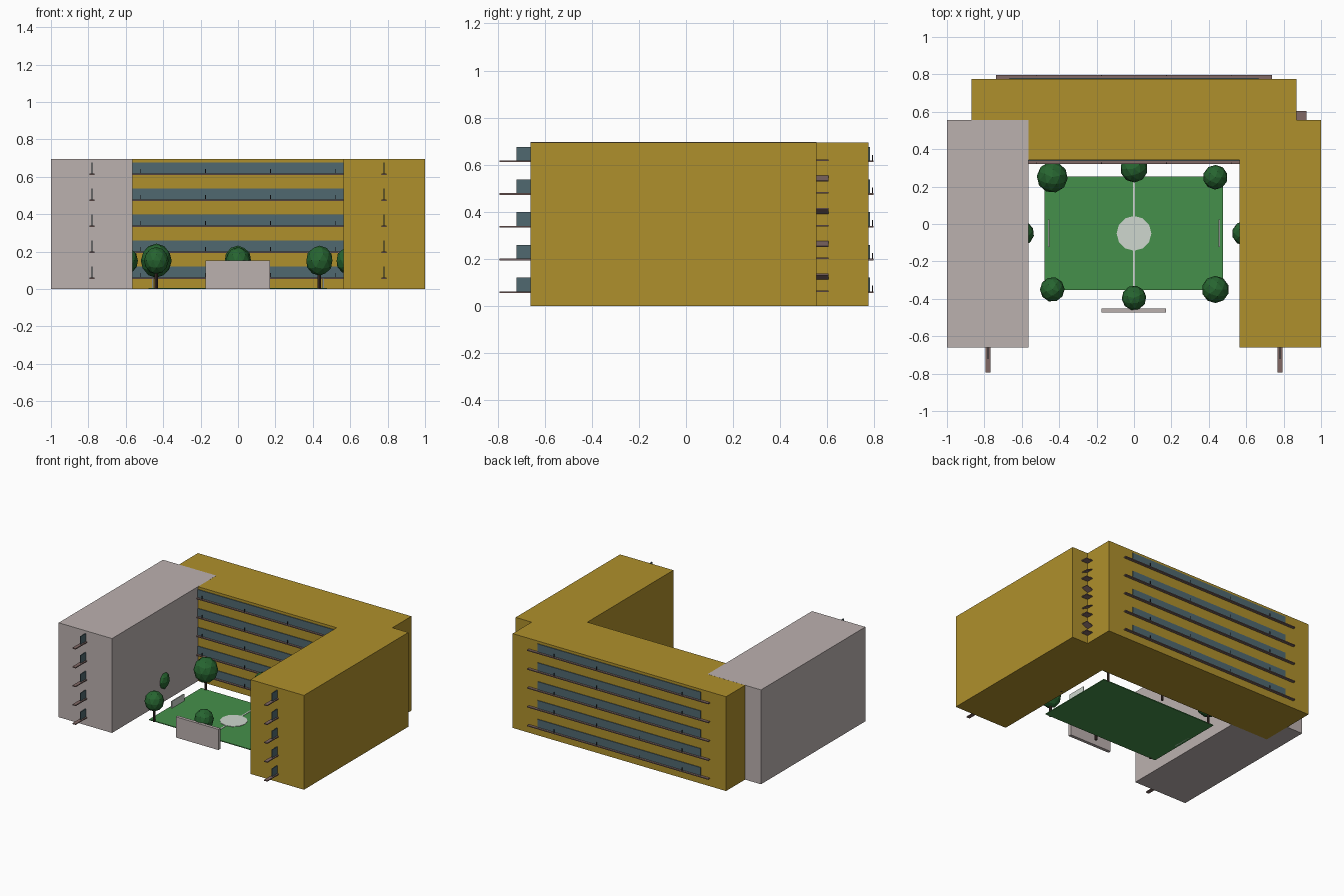
import bpy, math, random
from mathutils import Matrix, Vector

if "Cube" in bpy.data.objects:
    bpy.data.objects.remove(bpy.data.objects["Cube"])

random.seed(4)


def mat(name, r, g, b):
    m = bpy.data.materials.new(name)
    m.diffuse_color = (r, g, b, 1)
    m.use_nodes = True
    m.node_tree.nodes["Principled BSDF"].inputs["Base Color"].default_value = m.diffuse_color
    return m


GOLD = mat("ochre", 0.43, 0.28, 0.025)
STONE = mat("stone", 0.50, 0.44, 0.43)
BROWN = mat("brown", 0.22, 0.14, 0.13)
GLASS = mat("glass", 0.08, 0.14, 0.16)
DARK = mat("dark", 0.03, 0.03, 0.035)
GRASS = mat("grass", 0.06, 0.28, 0.07)
LEAF = mat("leaf", 0.02, 0.13, 0.03)
WHITE = mat("white", 0.62, 0.68, 0.62)
BARK = mat("bark", 0.05, 0.03, 0.025)


def finish(name, m):
    o = bpy.context.object
    o.name = name
    o.data.materials.append(m)
    return o


def box(name, lo, hi, m, xf=None):
    """Box between two corners, optionally moved by a matrix."""
    lo, hi = Vector(lo), Vector(hi)
    bpy.ops.mesh.primitive_cube_add(size=1)
    o = finish(name, m)
    o.data.transform(Matrix.Translation((lo + hi) / 2) @ Matrix.Diagonal((*(hi - lo), 1)))
    if xf:
        o.data.transform(xf)
    return o


H = 0.695
FLOORS = [0.06 + 0.139 * i for i in range(5)]
CY = -0.05

# Building blocks
box("left_wing", (-1, -0.66, 0), (-0.565, 0.555, H + 0.0005), STONE)
box("right_wing", (0.565, -0.66, 0), (1, 0.555, H), GOLD)
box("rear_block", (-0.87, 0.342, 0), (0.87, 0.776, H), GOLD)


# Gallery: window band, walkway slab and short posts; local -y faces outward
def gallery(name, xf, slab_y, glass_y):
    for z in FLOORS:
        box(name + "_slab", (-0.737, slab_y[0], z - 0.005), (0.737, slab_y[1], z + 0.002), BROWN, xf)
        box(name + "_window", (-0.665, glass_y[0], z + 0.002), (0.665, glass_y[1], z + 0.06), GLASS, xf)
        for x in (-0.522, -0.174, 0.174, 0.522):
            box(name + "_post", (x - 0.002, slab_y[0] + 0.002, z), (x + 0.002, slab_y[0] + 0.006, z + 0.026), DARK, xf)


gallery("courtyard_gallery", Matrix.Translation((0, 0.342, 0)), (-0.02, 0.005), (-0.005, 0.004))
gallery("rear_gallery", Matrix.Translation((0, 0.776, 0)) @ Matrix.Rotation(math.pi, 4, 'Z'),
        (-0.02, 0.005), (-0.005, 0.004))
# Wing galleries run lengthwise and poke out of the front walls
for side in (-1, 1):
    xf = Matrix.Translation((side * 0.781, -0.056, 0)) @ Matrix.Rotation(math.pi / 2, 4, 'Z')
    gallery("wing_gallery", xf, (-0.013, 0.013), (-0.003, 0.003))

# Outside stair in the rear right corner: landings and tilted flights
for i, z in enumerate(FLOORS):
    box("stair_landing", (0.86, 0.55, z), (0.922, 0.605, z + 0.006), BROWN)
    if i < 4:
        tilt = -0.4 if i % 2 == 0 else 0.4
        xf = Matrix.Translation((0.892, 0.578, z + 0.064)) @ Matrix.Rotation(tilt, 4, 'Y')
        box("stair_flight", (-0.027, -0.027, -0.003), (0.027, 0.027, 0.003), BROWN, xf)

# Sports field with markings and goals
box("field", (-0.478, -0.352, 0), (0.476, 0.254, 0.006), GRASS)
box("centre_line", (-0.005, -0.352, 0.004), (0.005, 0.254, 0.008), WHITE)
bpy.ops.mesh.primitive_cylinder_add(vertices=12, radius=0.093, depth=0.006, location=(0, CY, 0.006))
finish("centre_circle", WHITE)
for side in (-1, 1):
    x = side * 0.457
    box("goal", (x - 0.004, CY - 0.073, 0), (x + 0.004, CY + 0.073, 0.056), WHITE)

# Low entrance wall
box("entrance_wall", (-0.175, -0.474, 0), (0.172, -0.451, 0.152), STONE)

# Trees around the field
TREES = [(-0.437, 0.30, 0.083), (0, 0.345, 0.073), (0.435, 0.30, 0.066),
         (-0.437, -0.30, 0.066), (0, -0.345, 0.066), (0.435, -0.30, 0.073),
         (-0.6, 0, 0.066), (0.59, 0, 0.066)]
for x, y, r in TREES:
    bpy.ops.mesh.primitive_cylinder_add(vertices=8, radius=0.009, depth=0.12, location=(x, CY + y, 0.06))
    finish("tree_trunk", BARK)
    bpy.ops.mesh.primitive_ico_sphere_add(subdivisions=2, radius=r, location=(x, CY + y, 0.152),
                                          rotation=(0, 0, random.uniform(0, 6.28)))
    finish("tree_crown", LEAF).scale = (1, 1, 1.1)
